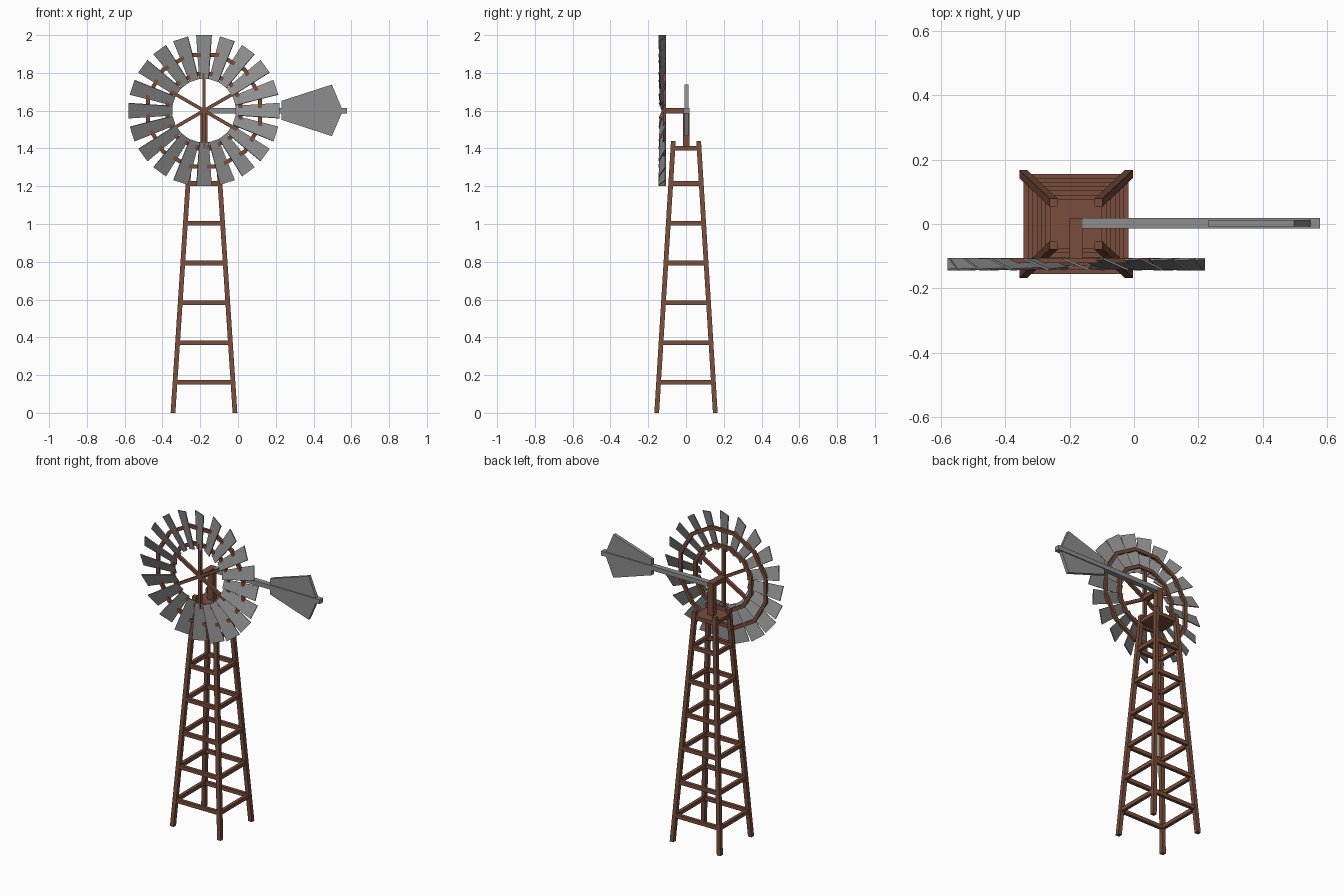
import bpy, bmesh, math
from mathutils import Vector, Matrix

if "Cube" in bpy.data.objects:
    bpy.data.objects.remove(bpy.data.objects["Cube"])

CX = -0.18            # tower and wheel centre line
HUB = Vector((CX, -0.125, 1.6))


def material(name, rgb):
    m = bpy.data.materials.new(name)
    m.diffuse_color = (*rgb, 1)
    m.use_nodes = True
    m.node_tree.nodes["Principled BSDF"].inputs["Base Color"].default_value = m.diffuse_color
    return m


WOOD = material("rust brown", (0.19, 0.075, 0.045))
METAL = material("metal grey", (0.27, 0.27, 0.27))


def finish(name, bm, mat):
    bmesh.ops.recalc_face_normals(bm, faces=bm.faces)
    me = bpy.data.meshes.new(name)
    bm.to_mesh(me)
    bm.free()
    me.materials.append(mat)
    ob = bpy.data.objects.new(name, me)
    bpy.context.collection.objects.link(ob)
    return ob


def loft(bm, a, b):
    """Closed solid between two matching outlines."""
    va, vb = [bm.verts.new(p) for p in a], [bm.verts.new(p) for p in b]
    bm.faces.new(va)
    bm.faces.new(vb)
    n = len(a)
    for i in range(n):
        j = (i + 1) % n
        bm.faces.new((va[i], va[j], vb[j], vb[i]))


def box(bm, lo, hi):
    x0, y0, z0 = lo
    x1, y1, z1 = hi
    ring = [(x0, y0), (x1, y0), (x1, y1), (x0, y1)]
    loft(bm, [(x, y, z0) for x, y in ring], [(x, y, z1) for x, y in ring])


def square(x, y, z, h):
    return [(x + i * h, y + j * h, z) for i, j in ((-1, -1), (1, -1), (1, 1), (-1, 1))]


# Four tapering legs
LEG_H, LEG_W = 1.44, 0.0125


def spread(z):
    t = z / LEG_H
    return 0.164 + (0.07 - 0.164) * t, 0.155 + (0.067 - 0.155) * t


bm = bmesh.new()
for sx in (-1, 1):
    for sy in (-1, 1):
        (bx, by), (tx, ty) = spread(0), spread(LEG_H)
        loft(bm, square(CX + sx * bx, sy * by, 0, LEG_W),
             square(CX + sx * tx, sy * ty, LEG_H, LEG_W))
finish("tower_legs", bm, WOOD)

# Horizontal rungs on all four sides
bm = bmesh.new()
for i in range(6):
    z = 0.162 + 0.2105 * i
    ax, ay = spread(z)
    w, h = 0.01, 0.012
    for s in (-1, 1):
        box(bm, (CX - ax, s * ay - w, z - h), (CX + ax, s * ay + w, z + h))
        box(bm, (CX + s * ax - w, -ay, z - h), (CX + s * ax + w, ay, z + h))
finish("tower_rungs", bm, WOOD)

# Platform, mast and axle
bm = bmesh.new()
box(bm, (CX - 0.08, -0.077, 1.388), (CX + 0.08, 0.077, 1.412))
finish("platform", bm, WOOD)
bm = bmesh.new()
box(bm, (CX - 0.019, -0.017, 1.4), (CX + 0.019, 0.018, 1.612))
finish("mast", bm, WOOD)
bm = bmesh.new()
box(bm, (CX - 0.02, -0.125, 1.586), (CX + 0.02, 0.018, 1.614))
finish("axle", bm, WOOD)

# Six spokes
bm = bmesh.new()
for i in range(6):
    n0 = len(bm.verts)
    box(bm, (-0.009, -0.004, 0), (0.009, 0.016, 0.2))
    bm.verts.ensure_lookup_table()
    bmesh.ops.transform(bm, verts=bm.verts[n0:],
                        matrix=Matrix.Translation(HUB) @ Matrix.Rotation(math.radians(60 * i), 4, 'Y'))
finish("wheel_spokes", bm, WOOD)

# Two twelve-sided rims behind the blades
for name, radius in (("outer_rim", 0.306), ("inner_rim", 0.2)):
    bm = bmesh.new()
    loops = []
    for i in range(12):
        a = math.radians(30 * i + 15)
        d = Vector((math.cos(a), 0, math.sin(a)))
        loops.append([bm.verts.new(HUB + d * (radius + dr) + Vector((0, dy, 0)))
                      for dr, dy in ((-0.011, 0.003), (0.011, 0.003), (0.011, 0.02), (-0.011, 0.02))])
    for i in range(12):
        a, b = loops[i], loops[(i + 1) % 12]
        for k in range(4):
            j = (k + 1) % 4
            bm.faces.new((a[k], a[j], b[j], b[k]))
    finish(name, bm, WOOD)

# Twenty pitched blades
bm = bmesh.new()
for i in range(20):
    n0 = len(bm.verts)
    outline = [(-0.027, 0.167), (0.027, 0.167), (0.044, 0.4), (-0.044, 0.4)]
    loft(bm, [(x, -0.003, z) for x, z in outline], [(x, 0.003, z) for x, z in outline])
    bm.verts.ensure_lookup_table()
    bmesh.ops.transform(bm, verts=bm.verts[n0:],
                        matrix=Matrix.Translation(HUB)
                        @ Matrix.Rotation(math.radians(18 * i), 4, 'Y')
                        @ Matrix.Rotation(math.radians(-23), 4, 'Z'))
finish("wheel_blades", bm, METAL)

# Tail boom and pointed vane
bm = bmesh.new()
box(bm, (CX + 0.02, -0.014, 1.586), (0.578, 0.019, 1.614))
finish("tail_boom", bm, METAL)
bm = bmesh.new()
vane = [(0.23, 1.552), (0.497, 1.465), (0.555, 1.6), (0.497, 1.738), (0.23, 1.652)]
loft(bm, [(x, -0.008, z) for x, z in vane], [(x, 0.013, z) for x, z in vane])
finish("tail_vane", bm, METAL)
